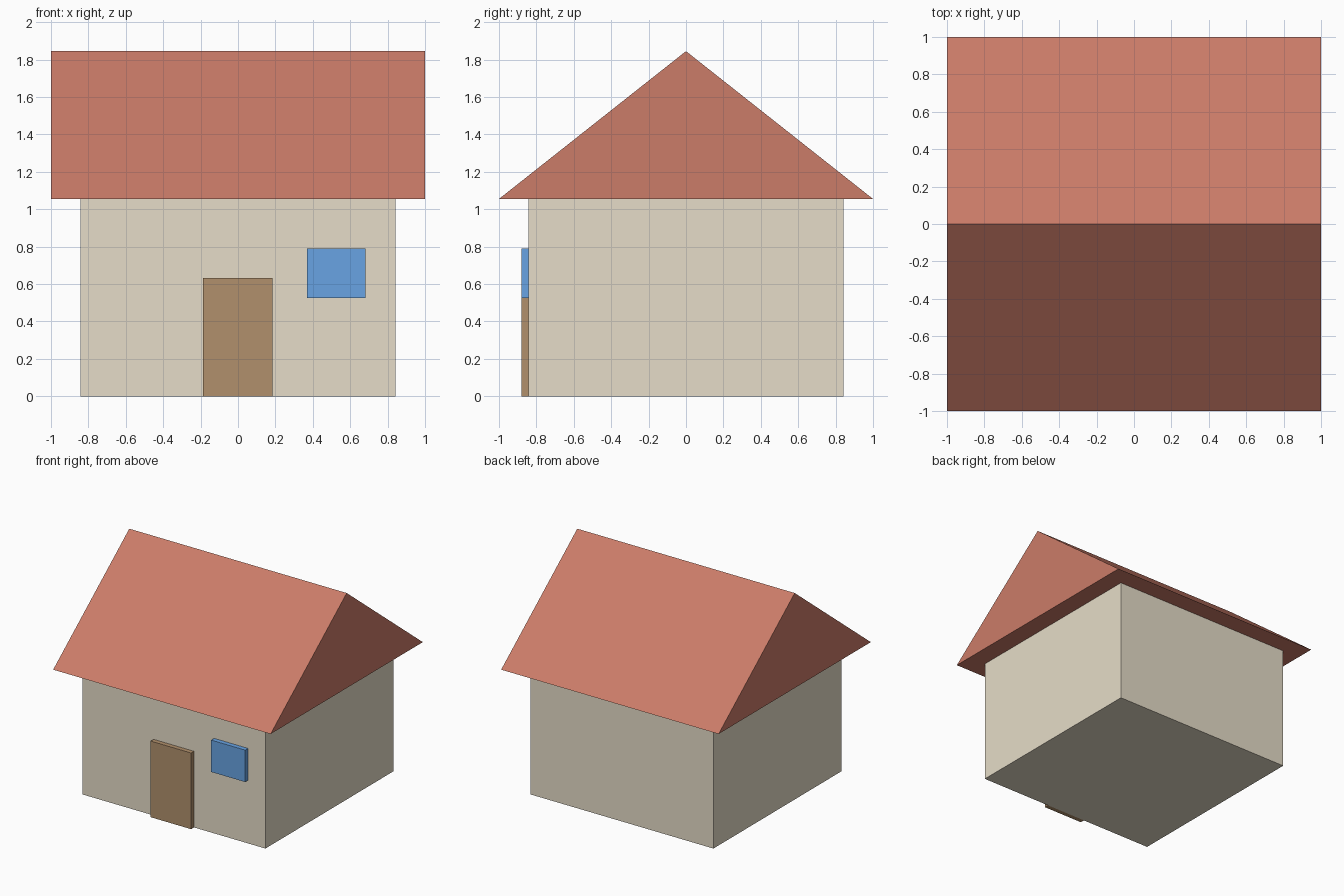
import bpy

default = bpy.data.objects.get("Cube")
if default:
    bpy.data.objects.remove(default, do_unlink=True)


def make_material(name, rgb):
    mat = bpy.data.materials.new(name)
    mat.use_nodes = True
    colour = (*rgb, 1.0)
    mat.diffuse_color = colour
    bsdf = next(n for n in mat.node_tree.nodes if n.type == 'BSDF_PRINCIPLED')
    bsdf.inputs["Base Color"].default_value = colour
    return mat


def make_object(name, verts, faces, mat):
    mesh = bpy.data.meshes.new(name)
    mesh.from_pydata(verts, [], faces)
    mesh.materials.append(mat)
    obj = bpy.data.objects.new(name, mesh)
    bpy.context.collection.objects.link(obj)
    return obj


def prism(name, profile, x0, x1, mat):
    """Extrude a (y, z) profile, counter-clockwise seen from +x, along x."""
    n = len(profile)
    verts = [(x, y, z) for x in (x0, x1) for y, z in profile]
    faces = [tuple(reversed(range(n))), tuple(range(n, 2 * n))]
    for i in range(n):
        j = (i + 1) % n
        faces.append((i, j, n + j, n + i))
    return make_object(name, verts, faces, mat)


def box(name, x, y, z, mat):
    profile = [(y[0], z[0]), (y[1], z[0]), (y[1], z[1]), (y[0], z[1])]
    return prism(name, profile, x[0], x[1], mat)


cream = make_material("cream wall", (0.79, 0.72, 0.58))
terracotta = make_material("terracotta roof", (0.60, 0.20, 0.14))
brown = make_material("brown door", (0.44, 0.28, 0.15))
blue = make_material("blue window", (0.14, 0.37, 0.77))

WALL = 0.842
EAVES = 1.055
FRONT = (-0.88, -WALL)

# Walls
box("walls", (-WALL, WALL), (-WALL, WALL), (0, EAVES), cream)

# Solid gable roof with overhang all round
prism("roof", [(-1, EAVES), (1, EAVES), (0, 1.845)], -1, 1, terracotta)

# Door and window slabs on the front wall
box("door", (-0.187, 0.185), FRONT, (0, 0.633), brown)
box("window", (0.37, 0.682), FRONT, (0.525, 0.79), blue)
